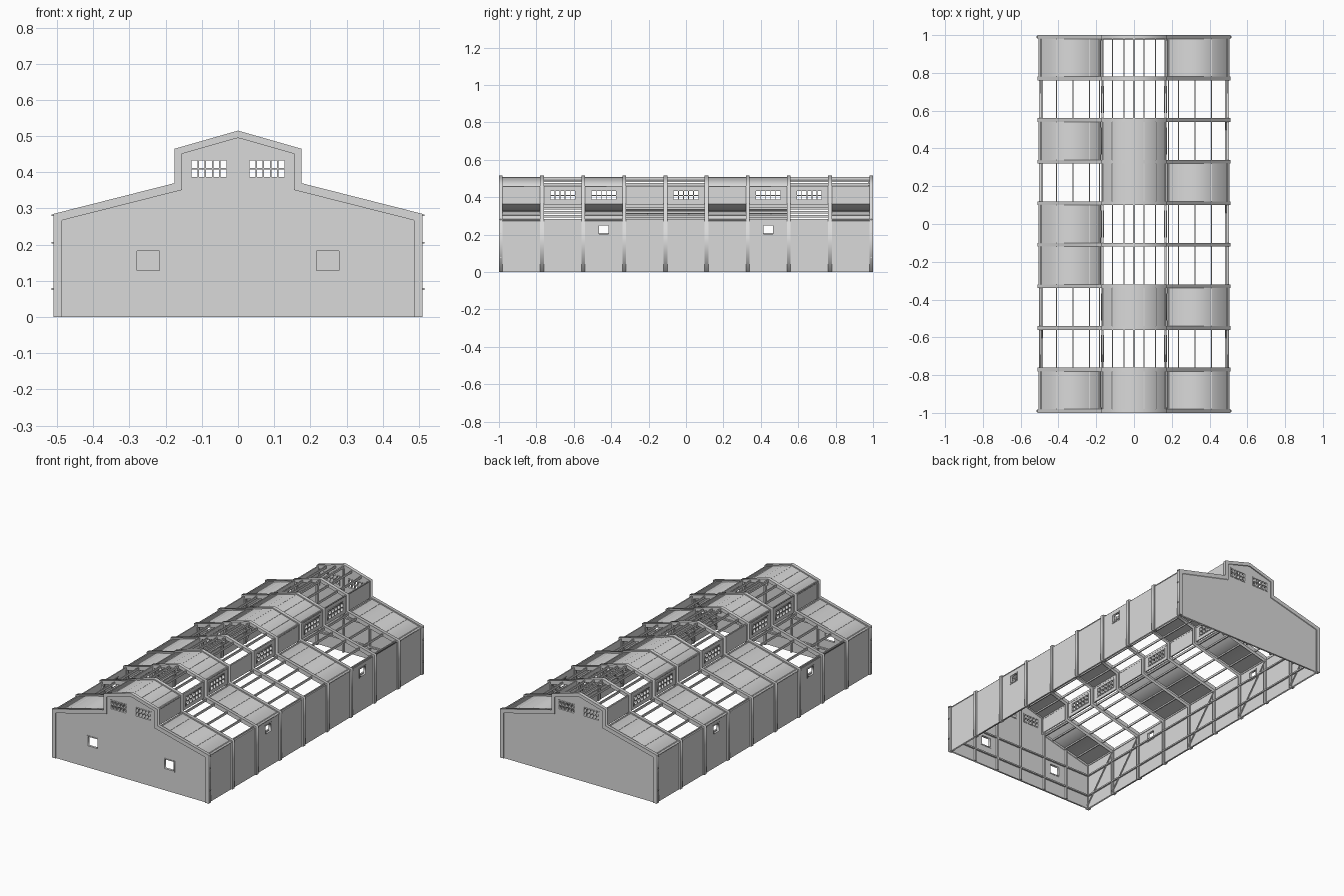
import bpy
from mathutils import Matrix, Vector

cube = bpy.data.objects.get("Cube")
if cube:
    bpy.data.objects.remove(cube)

# Single grey finish
GREY = (0.7, 0.7, 0.7, 1)
steel = bpy.data.materials.new("light_grey_steel")
steel.use_nodes = True
steel.diffuse_color = GREY
steel.node_tree.nodes["Principled BSDF"].inputs["Base Color"].default_value = GREY

# Local plate axes: cross sections lie in XZ, side walls lie in YZ
ACROSS = Matrix(((1, 0, 0), (0, 0, -1), (0, 1, 0))).to_4x4()
ALONG = Matrix(((0, 0, 1), (1, 0, 0), (0, 1, 0))).to_4x4()

BAYS = 9
STEP = 0.22
frames = [-0.99 + STEP * k for k in range(BAYS + 1)]
mids = [y + STEP / 2 for y in frames[:-1]]


def add_mesh(name, mesh, matrix):
    obj = bpy.data.objects.new(name, mesh)
    obj.matrix_world = matrix
    mesh.materials.clear()
    mesh.materials.append(steel)
    bpy.context.collection.objects.link(obj)
    return obj


def plate(name, outline, thick, axes, centre, holes=()):
    """Flat outline with holes, given a thickness."""
    curve = bpy.data.curves.new(name, "CURVE")
    curve.dimensions = "2D"
    curve.fill_mode = "BOTH"
    curve.extrude = thick / 2
    for loop in [outline, *holes]:
        spline = curve.splines.new("POLY")
        spline.points.add(len(loop) - 1)
        for point, (u, v) in zip(spline.points, loop):
            point.co = (u, v, 0, 1)
        spline.use_cyclic_u = True
    temp = bpy.data.objects.new(name, curve)
    bpy.context.collection.objects.link(temp)
    deps = bpy.context.evaluated_depsgraph_get()
    mesh = bpy.data.meshes.new_from_object(temp.evaluated_get(deps))
    bpy.data.objects.remove(temp)
    return add_mesh(name, mesh, Matrix.Translation(centre) @ axes)


def rect(u, v, w, h):
    return [(u - w / 2, v - h / 2), (u + w / 2, v - h / 2),
            (u + w / 2, v + h / 2), (u - w / 2, v + h / 2)]


def bar(name, a, b, width, depth):
    """Rectangular bar from a to b."""
    a, b = Vector(a), Vector(b)
    axis = (b - a).normalized()
    side = axis.cross(Vector((0, 0, 1)))
    side = side.normalized() if side.length > 0.01 else Vector((1, 0, 0))
    up = side.cross(axis)
    verts = [p + side * s * width / 2 + up * t * depth / 2
             for p in (a, b) for s, t in ((-1, -1), (1, -1), (1, 1), (-1, 1))]
    faces = [(0, 1, 2, 3), (7, 6, 5, 4)] + \
        [(i, i + 4, (i + 1) % 4 + 4, (i + 1) % 4) for i in range(4)]
    mesh = bpy.data.meshes.new(name)
    mesh.from_pydata(verts, [], faces)
    return add_mesh(name, mesh, Matrix())


def glazing(name, u, v, w, h, cols, rows, axes, centre):
    """Window grille: one plate with a hole for every pane."""
    cw, rh = w / cols, h / rows
    panes = [rect(u - w / 2 + cw * (i + .5), v - h / 2 + rh * (j + .5),
                  cw - 0.004, rh - 0.004)
             for i in range(cols) for j in range(rows)]
    plate(name, rect(u, v, w + 0.008, h + 0.008), 0.014, axes, centre, panes)


def mirrored(half):
    return half + [(-x, z) for x, z in reversed(half) if x > 0]


def roof_z(x):
    x = abs(x)
    return 0.515 - x * 0.285 if x < 0.175 else 0.37 - (x - 0.175) * 0.254


# Portal frames: post, aisle rafter, monitor post and monitor rafter
outer = mirrored([(0.51, 0), (0.51, 0.285), (0.175, 0.37), (0.175, 0.465), (0, 0.515)])
inner = mirrored([(0.487, 0), (0.487, 0.267), (0.155, 0.351), (0.155, 0.451), (0, 0.495)])
for y in frames:
    plate("portal_frame", outer + inner[::-1], 0.02, ACROSS, (0, y, 0))

# Gable walls, the front one with two low openings
gable = mirrored([(0.5, 0), (0.5, 0.277), (0.166, 0.362), (0.166, 0.459), (0, 0.507)])
for end in (-1, 1):
    y = end * 0.989
    holes = [rect(s * 0.08, 0.41, 0.1, 0.05) for s in (-1, 1)]
    if end < 0:
        holes += [rect(s * 0.248, 0.156, 0.065, 0.058) for s in (-1, 1)]
    plate("gable_wall", gable, 0.01, ACROSS, (0, y, 0), holes)
    for s in (-1, 1):
        glazing("gable_window", s * 0.08, 0.41, 0.1, 0.05, 5, 2, ACROSS, (0, y, 0))
        if end < 0:
            glazing("gable_opening_rim", s * 0.248, 0.156, 0.065, 0.058, 1, 1,
                    ACROSS, (0, y, 0))
    # Inner gable rails and columns
    yi = end * 0.978
    for z in (0.077, 0.205):
        bar("gable_rail", (-0.49, yi, z), (0.49, yi, z), 0.01, 0.008)
    for x in (-0.33, -0.17, 0, 0.17, 0.33):
        bar("gable_column", (x, yi, 0), (x, yi, roof_z(x + 0.01) - 0.02), 0.01, 0.012)

# Side walls, rails, braces and clerestory on both sides
low_windows = (-0.44, 0.44)
clerestory = [mids[k] for k in (1, 2, 4, 6, 7)]
for s in (-1, 1):
    spot = (s * 0.497, 0, 0)
    plate("side_wall", rect(0, 0.138, 1.98, 0.276), 0.01, ALONG, spot,
          [rect(y, 0.226, 0.055, 0.05) for y in low_windows])
    for y in low_windows:
        glazing("side_window_rim", y, 0.226, 0.055, 0.05, 1, 1, ALONG, spot)
    spot = (s * 0.167, 0, 0)
    plate("clerestory_wall", rect(0, 0.411, 1.98, 0.098), 0.008, ALONG, spot,
          [rect(y, 0.41, 0.135, 0.05) for y in clerestory])
    for y in clerestory:
        glazing("clerestory_window", y, 0.41, 0.135, 0.05, 5, 2, ALONG, spot)
    for z in (0.077, 0.205):
        bar("side_rail", (s * 0.488, -0.985, z), (s * 0.488, 0.985, z), 0.01, 0.008)
    for z in (0.077, 0.205, 0.281):
        for y in (frames[0], frames[-1]):
            bar("post_bolt", (s * 0.505, y, z), (s * 0.515, y, z), 0.008, 0.005)
    for k in (0, 1, 4, 6, 8):
        bar("wall_brace", (s * 0.488, frames[k], 0.01),
            (s * 0.488, frames[k + 1], 0.265), 0.006, 0.006)

# Purlins running the length of the roof
for x in (0.492, 0.41, 0.322, 0.235, 0.183, 0.165, 0.113, 0.053):
    for s in (-1, 1):
        z = roof_z(x) - 0.013
        bar("purlin", (s * x, -0.985, z), (s * x, 0.985, z), 0.006, 0.013)
bar("ridge_purlin", (0, -0.985, 0.501), (0, 0.985, 0.501), 0.008, 0.013)


# Roof sheets only over the covered bays
def sheet(name, points, bay):
    top = [(x, z - 0.007) for x, z in points]
    base = [(x, z - 0.012) for x, z in reversed(points)]
    plate(name, top + base, STEP, ACROSS, (0, mids[bay], 0))


for s, bays in ((-1, (0, 3, 4, 6, 8)), (1, (0, 2, 5, 8))):
    for bay in bays:
        sheet("aisle_roof_sheet", [(s * 0.505, roof_z(0.505)), (s * 0.176, roof_z(0.176))], bay)
for bay in (0, 2, 5, 6):
    sheet("monitor_roof_sheet", [(-0.172, roof_z(0.172)), (0, 0.515), (0.172, roof_z(0.172))], bay)
